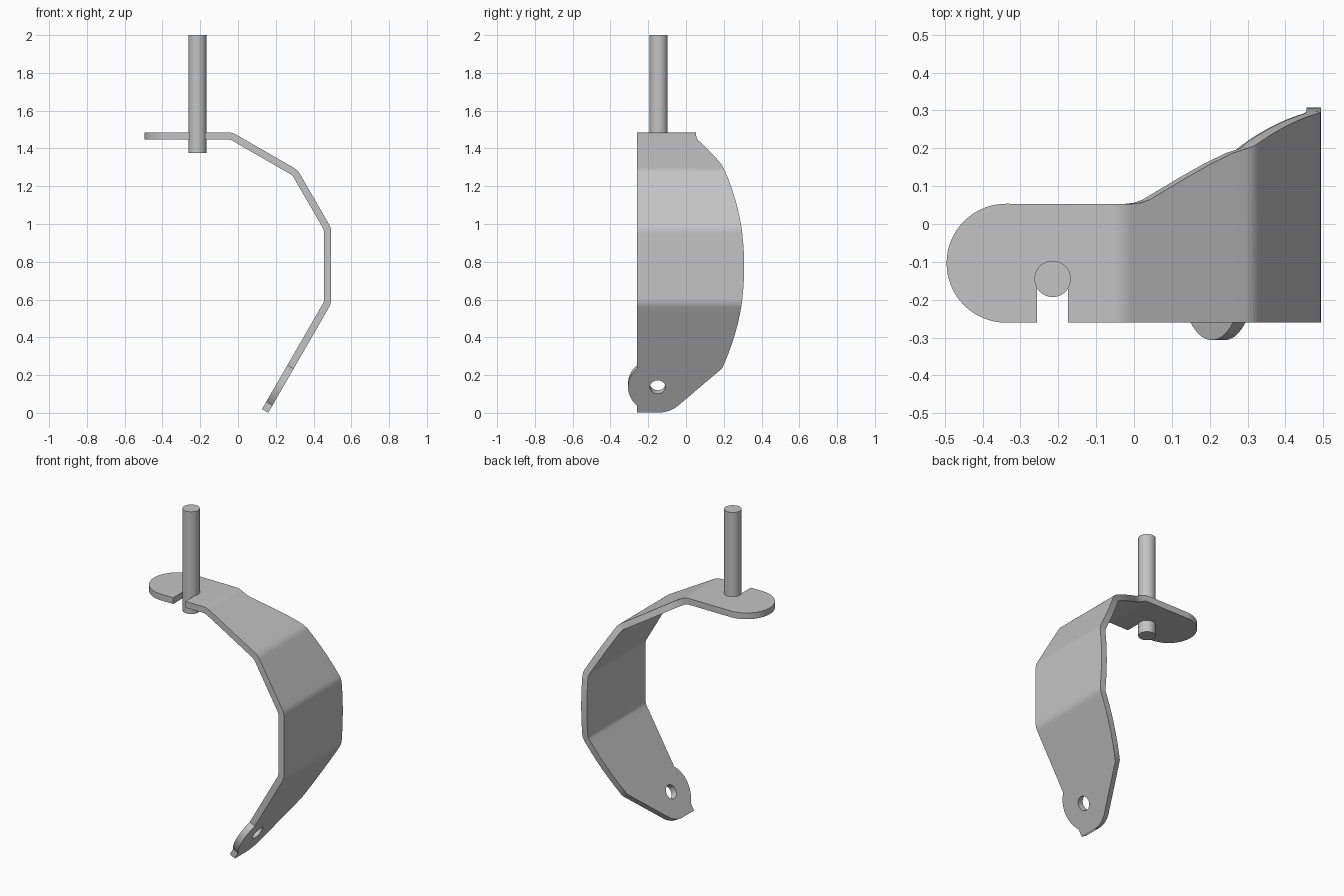
import bpy, bmesh, math
from mathutils import Vector

cube = bpy.data.objects.get("Cube")
if cube:
    bpy.data.objects.remove(cube, do_unlink=True)

steel = bpy.data.materials.new("grey steel")
steel.use_nodes = True
GREY = (0.55, 0.55, 0.55, 1)
steel.diffuse_color = GREY
steel.node_tree.nodes["Principled BSDF"].inputs["Base Color"].default_value = GREY

THICK, WIDTH_MIN, WIDTH_MAX = 0.038, -0.26, 0.053
BEND, BEND_R, END_R = math.radians(30), 0.09, 0.157
LUG_Y = -0.15

# Bent path: straight runs joined by equal rounded bends, as (length, turn)
runs = [0.465, 0.4, 0.354, 0.4, 0.667]
setback = BEND_R * math.tan(BEND / 2)
pieces = []
for i, run in enumerate(runs):
    ends = (i > 0) + (i < len(runs) - 1)
    pieces.append((run - ends * setback, 0))
    if i < len(runs) - 1:
        pieces.append((BEND_R * BEND, BEND))
TOTAL = sum(p[0] for p in pieces)
CENTRE = TOTAL - END_R


def path(s):
    """Outer surface point and inward normal at distance s along the strip."""
    p, a = Vector((-0.495, 0, 1.485)), 0
    for length, turn in pieces:
        d = max(0, min(s, length))
        t = turn * d / length
        chord = d if not turn else 2 * BEND_R * math.sin(t / 2)
        p += chord * Vector((math.cos(a + t / 2), 0, -math.sin(a + t / 2)))
        a += t
        s -= length
    return p, Vector((-math.sin(a), 0, -math.cos(a)))


def half_chord(d):
    return math.sqrt(max(0, END_R ** 2 - d ** 2))


# Back edge: flared shoulder, wide arc, straight taper to the lug
MID = sum(runs[:3]) + 0.2
TAPER = 2.01
arc = lambda s: 0.308 - (s - MID) ** 2 / 3
px, py = TAPER - CENTRE, arc(TAPER) - LUG_Y
tangent = math.atan2(py, px) - math.acos(END_R / math.hypot(px, py))
tan_s = CENTRE + END_R * math.cos(tangent)
tan_y = LUG_Y + END_R * math.sin(tangent)
shoulder = [(0.49, WIDTH_MAX), (0.52, 0.056), (0.546, 0.064), (0.592, 0.088),
            (0.66, 0.123), (0.731, 0.158), (0.8, 0.187), (0.865, arc(0.865))]


def back_edge(s):
    if s < END_R:
        return (WIDTH_MIN + WIDTH_MAX) / 2 + half_chord(END_R - s)
    if s < shoulder[0][0]:
        return WIDTH_MAX
    for (s0, y0), (s1, y1) in zip(shoulder, shoulder[1:]):
        if s <= s1:
            return y0 + (y1 - y0) * (s - s0) / (s1 - s0)
    if s < TAPER:
        return arc(s)
    if s < tan_s:
        f = (s - TAPER) / (tan_s - TAPER)
        return arc(TAPER) * (1 - f) + tan_y * f
    return LUG_Y + half_chord(s - CENTRE)


def front_edge(s):
    if s < END_R:
        return (WIDTH_MIN + WIDTH_MAX) / 2 - half_chord(END_R - s)
    return min(WIDTH_MIN, LUG_Y - half_chord(s - CENTRE))


# Stations along the strip
stations = {s for s, _ in shoulder} | {TAPER, tan_s}
stations.add(CENTRE - half_chord(LUG_Y - WIDTH_MIN))
for i in range(17):
    stations.add(END_R * (1 - math.cos(i / 16 * math.pi / 2)))
    stations.add(CENTRE + END_R * math.cos(i / 16 * math.pi * 0.75))
for i in range(24):
    stations.add(0.865 + (TAPER - 0.865) * i / 24)
s = 0
for length, turn in pieces:
    if turn:
        stations |= {s + length * k / 6 for k in range(7)}
    s += length


def make_object(name, bm):
    bmesh.ops.recalc_face_normals(bm, faces=bm.faces)
    mesh = bpy.data.meshes.new(name)
    bm.to_mesh(mesh)
    bm.free()
    mesh.materials.append(steel)
    obj = bpy.data.objects.new(name, mesh)
    bpy.context.collection.objects.link(obj)
    return obj


def activate(obj):
    bpy.ops.object.select_all(action='DESELECT')
    obj.select_set(True)
    bpy.context.view_layer.objects.active = obj


def cylinder(name, radius, depth, centre, axis):
    bm = bmesh.new()
    bmesh.ops.create_cone(bm, cap_ends=True, segments=48, radius1=radius,
                          radius2=radius, depth=depth)
    obj = make_object(name, bm)
    obj.rotation_euler = axis.to_track_quat('Z', 'Y').to_euler()
    obj.location = centre
    return obj


# Bent strip
bm = bmesh.new()
rings = []
for s in sorted(stations):
    p, n = path(s)
    lo, hi = Vector((0, front_edge(s), 0)), Vector((0, back_edge(s), 0))
    q = p + n * THICK
    rings.append([bm.verts.new(v) for v in (p + lo, p + hi, q + hi, q + lo)])
for a, b in zip(rings, rings[1:]):
    for k in range(4):
        j = (k + 1) % 4
        bm.faces.new((a[k], a[j], b[j], b[k]))
bmesh.ops.remove_doubles(bm, verts=bm.verts, dist=1e-5)
bracket = make_object("bent_bracket", bm)

# Slot in the top plate and bolt hole in the lower lug
bm = bmesh.new()
bmesh.ops.create_cube(bm, size=1)
slot = make_object("slot_cutter", bm)
slot.scale = (0.082, 0.2, 0.2)
slot.location = (-0.215, -0.245, 1.466)
p, n = path(CENTRE)
hole = cylinder("hole_cutter", 0.041, 0.2, p + Vector((0, LUG_Y, 0)), n)
for cutter in (slot, hole):
    cutter.hide_render = True
    mod = bracket.modifiers.new("cut", 'BOOLEAN')
    mod.operation, mod.solver, mod.object = 'DIFFERENCE', 'EXACT', cutter
    activate(bracket)
    bpy.ops.object.modifier_apply(modifier=mod.name)
    bpy.data.objects.remove(cutter, do_unlink=True)

# Upright rod
rod = cylinder("upright_rod", 0.048, 0.625, (-0.215, -0.145, 1.6875), Vector((0, 0, 1)))

for obj in (bracket, rod):
    activate(obj)
    bpy.ops.object.shade_smooth_by_angle(angle=math.radians(28))
